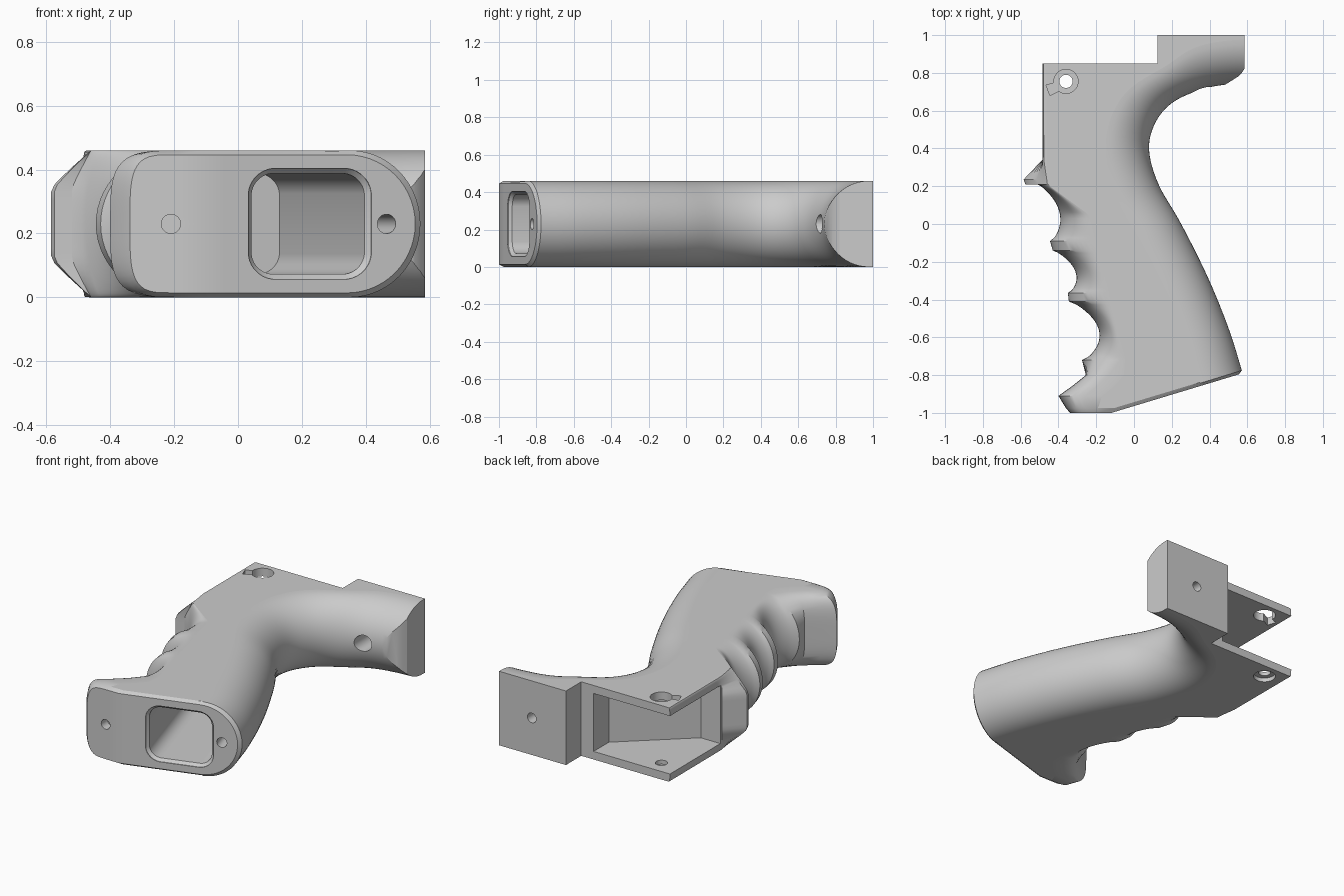
import bpy, bmesh, math
from mathutils import Vector, Matrix
from mathutils.geometry import interpolate_bezier

if "Cube" in bpy.data.objects:
    bpy.data.objects.remove(bpy.data.objects["Cube"])

MID = 0.23          # half of the grip thickness
SLOPE = 0.302       # slant of the butt
HEEL = Vector((-0.12, -1, MID))

grey = bpy.data.materials.new("plain grey")
grey.use_nodes = True
colour = (0.6, 0.6, 0.6, 1)
grey.diffuse_color = colour
grey.node_tree.nodes["Principled BSDF"].inputs["Base Color"].default_value = colour


def make_object(name, bm):
    bmesh.ops.recalc_face_normals(bm, faces=bm.faces)
    mesh = bpy.data.meshes.new(name)
    bm.to_mesh(mesh)
    bm.free()
    ob = bpy.data.objects.new(name, mesh)
    bpy.context.collection.objects.link(ob)
    mesh.materials.append(grey)
    return ob


def loft(rings):
    """Closed solid through a list of equal rings."""
    bm = bmesh.new()
    loops = [[bm.verts.new(p) for p in ring] for ring in rings]
    n = len(loops[0])
    for a, b in zip(loops, loops[1:]):
        for i in range(n):
            j = (i + 1) % n
            bm.faces.new((a[i], a[j], b[j], b[i]))
    bm.faces.new(loops[0])
    bm.faces.new(loops[-1])
    return bm


def smooth_path(pts, steps=6):
    pts = [Vector(p) for p in pts]
    tan = [(pts[min(i + 1, len(pts) - 1)] - pts[max(i - 1, 0)]) / 6 for i in range(len(pts))]
    out = []
    for i in range(len(pts) - 1):
        out += interpolate_bezier(pts[i], pts[i] + tan[i], pts[i + 1] - tan[i + 1], pts[i + 1], steps + 1)[:-1]
    return [p.to_2d() for p in out + [pts[-1]]]


def groove(a, b, depth, n=18):
    a, b = Vector(a), Vector(b)
    return [a.lerp(b, i / n) + Vector((depth * max(0, math.sin(math.pi * i / n)) ** 0.7, 0))
            for i in range(n + 1)]


# Edge roundings: share of the inset at height t (0 in the middle, 1 at the flat side)
def rounded(power):
    return lambda t: 1 - max(0, 1 - t ** power) ** (1 / power)


def bevelled(t):
    return max(0, (t - 0.48) / 0.52) ** 1.1


# Palm side: round edge, inset along its normal, a little tighter under the tail step
palm = smooth_path([(0.64, -1), (0.571, -0.775), (0.5, -0.55), (0.39, -0.28), (0.25, 0),
                    (0.13, 0.21), (0.08, 0.39), (0.11, 0.53), (0.2, 0.64), (0.35, 0.71),
                    (0.5, 0.74), (0.66, 0.75)])
outline = []
for i, p in enumerate(palm):
    d = (palm[min(i + 1, len(palm) - 1)] - palm[max(i - 1, 0)]).normalized()
    tight = 1 - 0.2 * math.exp(-70 * (p - Vector((0.23, 0.66))).length_squared)
    outline.append((p, Vector((-d.y, d.x)) * MID * tight, rounded(2)))

# Square back with the raised tail block
for p in [(0.66, 1), (0.125, 1), (0.125, 0.85)]:
    outline.append((Vector(p), Vector((0, 0)), rounded(2)))

# Finger side: grooves that fade into a smooth top border
border = [(0.85, -0.465), (0.21, -0.46), (0.05, -0.24), (-0.3, -0.15),
          (-0.75, -0.04), (-0.82, -0.06), (-0.92, -0.18), (-1, -0.2)]


def border_x(y):
    for (y0, x0), (y1, x1) in zip(border, border[1:]):
        if y >= y1:
            return x0 + (x1 - x0) * (y - y0) / (y1 - y0)
    return border[-1][1]


def finger_rounding(p):
    if p.y > 0.3:
        return rounded(8)       # square frame wall
    if p.x < -0.5:
        return bevelled         # pointed guard
    return rounded(2 if p.y > -0.76 else 4)


fingers = [Vector(p) for p in [(-0.485, 0.85), (-0.485, 0.4), (-0.485, 0.34), (-0.585, 0.235), (-0.575, 0.21)]]
fingers += groove((-0.52, 0.215), (-0.445, -0.09), 0.088)
fingers += groove((-0.43, -0.14), (-0.35, -0.365), 0.08)
fingers += groove((-0.345, -0.41), (-0.275, -0.72), 0.125)
fingers += [Vector(p) for p in [(-0.255, -0.8), (-0.33, -0.86), (-0.4, -0.91), (-0.345, -1)]]
for p in fingers:
    outline.append((p, Vector((border_x(p.y) - p.x, 0)), finger_rounding(p)))
outline.append((HEEL.xy, Vector((0, 0)), rounded(2)))

# Stack the inset outlines through the thickness
rings = []
LAYERS = 28
for k in range(LAYERS + 1):
    t = math.sin(math.pi * (k / LAYERS - 0.5))
    ring = []
    for p, inset, rounding in outline:
        q = p + inset * rounding(abs(t))
        ring.append((q.x, q.y, MID * (1 + t)))
    rings.append(ring)
bm = loft(rings)
bmesh.ops.recalc_face_normals(bm, faces=bm.faces)


def cut(co, no, clear=True):
    bmesh.ops.bisect_plane(bm, geom=bm.verts[:] + bm.edges[:] + bm.faces[:], dist=1e-5,
                           plane_co=co, plane_no=no, clear_outer=clear)
    if clear:
        bmesh.ops.holes_fill(bm, edges=[e for e in bm.edges if e.is_boundary])


# Flat tail end, then the slanted butt with a narrow chamfer
butt = Vector((SLOPE, -1, 0)).normalized()
cut((0.585, 0, 0), (1, 0, 0))
cut(HEEL, butt)
cut(HEEL - butt * 0.02, butt, False)
cut((0, -0.975, 0), (0, -1, 0), False)
for v in bm.verts:
    r = v.co - HEEL
    if abs(r.dot(butt)) < 1e-4 or abs(r.y) < 1e-4:
        v.co = HEEL + Vector((r.x * 0.97, r.y * 0.97, r.z * 0.94))
grip = make_object("grip_body", bm)


# Cutters
def cylinder(name, start, end, radius):
    a, b = Vector(start), Vector(end)
    axis = b - a
    m = Matrix.Translation((a + b) / 2) @ axis.to_track_quat("Z", "Y").to_matrix().to_4x4()
    c = bmesh.new()
    bmesh.ops.create_cone(c, cap_ends=True, segments=32, radius1=radius, radius2=radius,
                          depth=axis.length, matrix=m)
    return make_object(name, c)


def prism(name, pts, z0, z1):
    return make_object(name, loft([[(x, y, z) for x, y in pts] for z in (z0, z1)]))


def socket_ring(grow, lift):
    """Rounded rectangle parallel to the butt, sliding along the lean of the grip."""
    ring = []
    radius = 0.07 + grow
    for i in range(32):
        a = math.tau * (i + 0.5) / 32
        sx, sz = math.copysign(1, math.cos(a)), math.copysign(1, math.sin(a))
        x = 0.225 + sx * 0.107 + radius * math.cos(a)
        z = MID + sz * 0.088 + radius * math.sin(a)
        ring.append((x - SLOPE * lift, -1 + SLOPE * (x - HEEL.x) + lift, z))
    return ring


heel_hole = Vector((0.465, -0.823, MID))
cutters = [
    make_object("butt_socket_cutter", loft([socket_ring(0.016, -0.05), socket_ring(0.016, 0.004),
                                            socket_ring(0, 0.02), socket_ring(0, 0.9)])),
    prism("tail_tip_cutter", [(0.4, 0.69), (0.5, 0.748), (0.55, 0.78), (0.572, 0.802), (0.585, 0.822),
                              (0.7, 0.99), (0.7, 0.5), (0.4, 0.5)], -0.1, 0.6),
    prism("frame_slot_cutter", [(0.04, 1.2), (0.04, 0.7), (-0.35, 0.355), (-0.8, 0.355), (-0.8, 1.2)],
          0.05, 0.41),
    cylinder("toe_hole_cutter", (-0.21, -1.1, MID), (-0.21, -0.94, MID), 0.03),
    cylinder("heel_hole_cutter", heel_hole + butt * 0.1, heel_hole - butt * 0.2, 0.03),
    cylinder("tail_hole_cutter", (0.36, 0.5, MID), (0.36, 1.1, MID), 0.03),
    cylinder("tail_counterbore_cutter", (0.36, 0.5, MID), (0.36, 0.85, MID), 0.05),
    cylinder("pin_hole_cutter", (-0.36, 0.755, -0.1), (-0.36, 0.755, 0.3), 0.035),
    cylinder("pin_hole_top_cutter", (-0.36, 0.755, 0.3), (-0.36, 0.755, 0.6), 0.064),
    cylinder("pin_recess_bottom_cutter", (-0.36, 0.755, -0.1), (-0.36, 0.755, 0.025), 0.064),
    prism("pin_notch_cutter", [(-0.4, 0.765), (-0.43, 0.745), (-0.465, 0.735), (-0.445, 0.68), (-0.385, 0.71)],
          0.3, 0.6),
]
bpy.context.view_layer.objects.active = grip
for c in cutters:
    c.hide_render = True
    mod = grip.modifiers.new(c.name, "BOOLEAN")
    mod.operation, mod.solver, mod.object = "DIFFERENCE", "EXACT", c
    bpy.ops.object.modifier_apply(modifier=mod.name)
    bpy.data.objects.remove(c)

# Smooth shading with crisp borders around the flat sides
bpy.ops.object.select_all(action="DESELECT")
grip.select_set(True)
bpy.ops.object.shade_smooth_by_angle(angle=math.radians(30))
bm = bmesh.new()
bm.from_mesh(grip.data)
for f in bm.faces:
    if abs(f.normal.z) > 0.9999:
        for e in f.edges:
            e.smooth = False
bm.to_mesh(grip.data)
bm.free()
